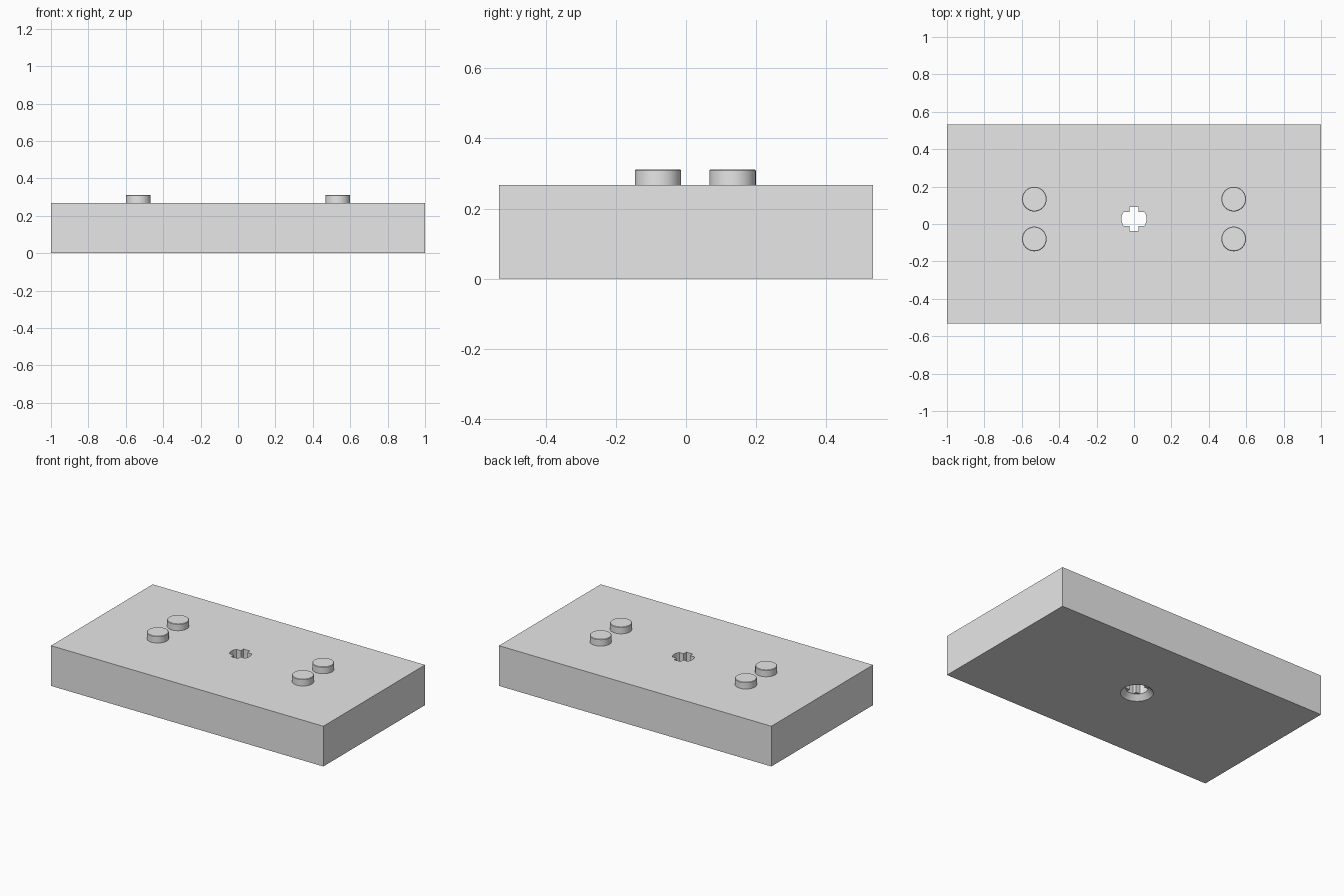
import bpy, bmesh, math
from math import cos, sin, pi

if "Cube" in bpy.data.objects:
    bpy.data.objects.remove(bpy.data.objects["Cube"], do_unlink=True)

# Single plain colour
grey = bpy.data.materials.new("light_grey")
grey.use_nodes = True
colour = (0.8, 0.8, 0.8, 1)
grey.diffuse_color = colour
grey.node_tree.nodes["Principled BSDF"].inputs["Base Color"].default_value = colour

TOP = 0.267
HOLE_Y = 0.027
HOLE_R = 0.067


def make_object(name, bm):
    bmesh.ops.recalc_face_normals(bm, faces=bm.faces)
    mesh = bpy.data.meshes.new(name)
    bm.to_mesh(mesh)
    bm.free()
    obj = bpy.data.objects.new(name, mesh)
    mesh.materials.append(grey)
    bpy.context.collection.objects.link(obj)
    return obj


def prism(name, outline, z0, z1):
    bm = bmesh.new()
    face = bm.faces.new([bm.verts.new((x, y, z0)) for x, y in outline])
    top = bmesh.ops.extrude_face_region(bm, geom=[face])
    verts = [v for v in top["geom"] if isinstance(v, bmesh.types.BMVert)]
    bmesh.ops.translate(bm, verts=verts, vec=(0, 0, z1 - z0))
    return make_object(name, bm)


def lathe(name, profile, location, segments=48):
    # Spin a radius/height profile, closed on the axis at both ends
    bm = bmesh.new()
    verts = [bm.verts.new((r, 0, z)) for r, z in profile]
    edges = [bm.edges.new(pair) for pair in zip(verts, verts[1:])]
    bmesh.ops.spin(bm, geom=verts + edges, cent=(0, 0, 0), axis=(0, 0, 1),
                   angle=2 * pi, steps=segments)
    bmesh.ops.remove_doubles(bm, verts=bm.verts, dist=0.0001)
    bmesh.ops.translate(bm, verts=bm.verts, vec=location)
    return make_object(name, bm)


def smooth(obj):
    bpy.ops.object.select_all(action="DESELECT")
    obj.select_set(True)
    bpy.context.view_layer.objects.active = obj
    bpy.ops.object.shade_smooth_by_angle(angle=math.radians(35))


# Rectangular block
base_block = prism("base_block", [(-1, -0.533), (1, -0.533), (1, 0.533), (-1, 0.533)], 0, TOP)

# Cross-shaped through hole: flat vertical arms, round-ended side arms
arm_w, arm_h, arm_len = 0.024, 0.037, 0.065
half = math.asin(arm_h / HOLE_R)
right = [(HOLE_R * cos(a), HOLE_R * sin(a))
         for a in (half * (i / 4 - 1) for i in range(9))]
side = [(arm_w, -arm_len), (arm_w, -arm_h)] + right + [(arm_w, arm_h), (arm_w, arm_len)]
cross = side + [(-x, -y) for x, y in side]
cross_cutter = prism("cross_hole_cutter", [(x, y + HOLE_Y) for x, y in cross], -0.1, TOP + 0.1)

# Conical countersink under the block
sink_cutter = lathe("countersink_cutter",
                    [(0, -0.02), (0.098, -0.02), (0.098, 0), (HOLE_R, 0.032), (0, 0.032)],
                    (0, HOLE_Y, 0))

for cutter in (cross_cutter, sink_cutter):
    cut = base_block.modifiers.new(cutter.name, "BOOLEAN")
    cut.operation = "DIFFERENCE"
    cut.solver = "EXACT"
    cut.object = cutter
    bpy.context.view_layer.objects.active = base_block
    bpy.ops.object.modifier_apply(modifier=cut.name)
    bpy.data.objects.remove(cutter, do_unlink=True)
smooth(base_block)

# Two pairs of round studs, with a tiny softened rim
for label, x in (("right", -0.533), ("left", 0.533)):
    for end, y in (("front", -0.08), ("back", 0.133)):
        stud = lathe(f"{label}_{end}_stud",
                     [(0, -0.01), (0.066, -0.01), (0.066, 0.042), (0.063, 0.045), (0, 0.045)],
                     (x, y, TOP))
        smooth(stud)
